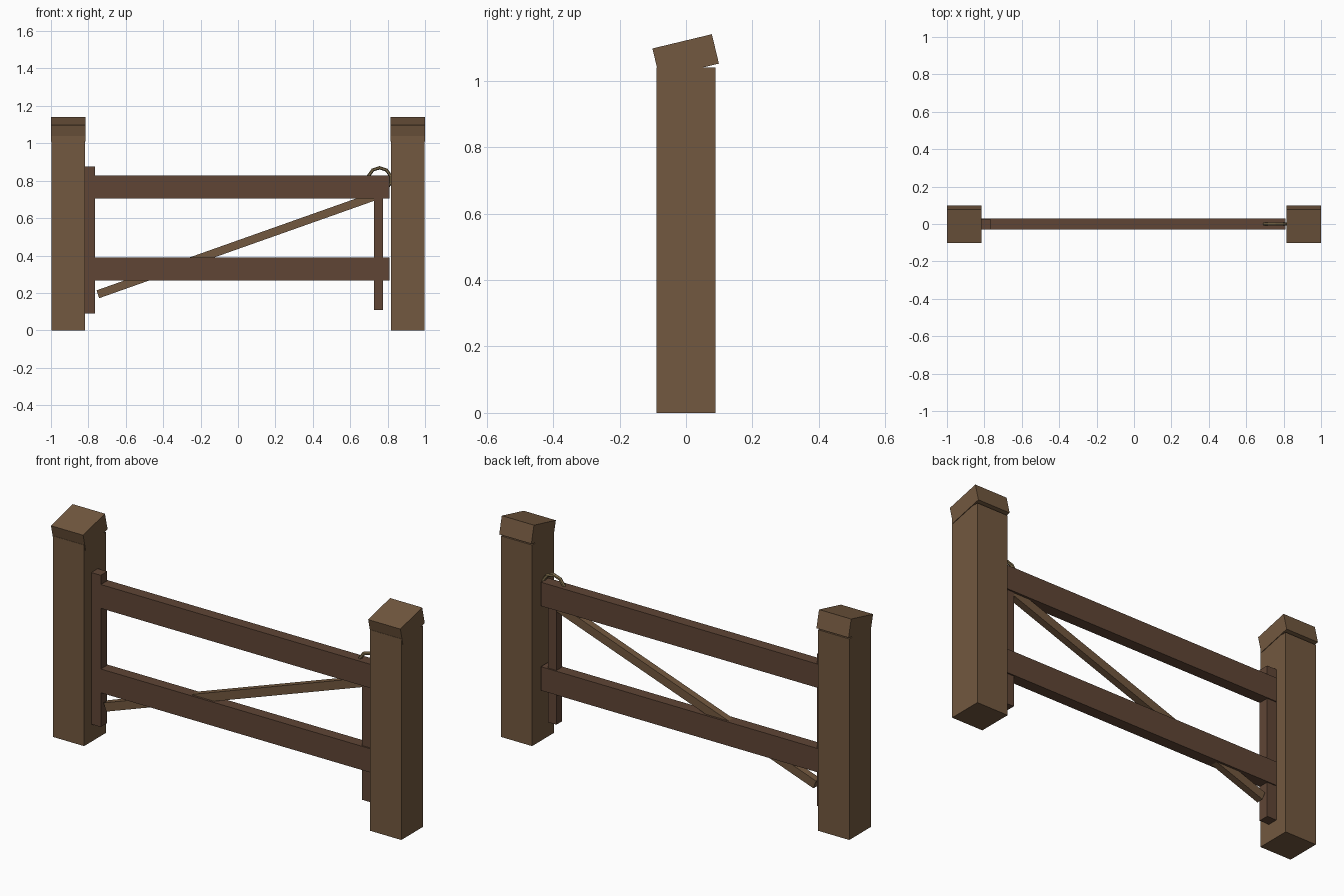
import bpy, math
from mathutils import Matrix

if "Cube" in bpy.data.objects:
    bpy.data.objects.remove(bpy.data.objects["Cube"])


def material(name, rgb):
    m = bpy.data.materials.new(name)
    m.diffuse_color = (*rgb, 1)
    m.use_nodes = True
    m.node_tree.nodes["Principled BSDF"].inputs["Base Color"].default_value = m.diffuse_color
    return m


POST_WOOD = material("post_wood", (0.17, 0.098, 0.05))
GATE_WOOD = material("gate_wood", (0.115, 0.06, 0.036))
ROPE = material("latch_rope", (0.22, 0.16, 0.075))


def box(name, centre, size, mat, rot=(0, 0, 0)):
    bpy.ops.mesh.primitive_cube_add(size=1, location=centre, rotation=rot)
    ob = bpy.context.object
    ob.name = name
    ob.scale = size
    ob.data.materials.append(mat)
    return ob


# Posts with tilted caps
for side, sx in (("left", -1), ("right", 1)):
    box(side + "_post", (sx * 0.908, 0, 0.52), (0.178, 0.178, 1.04), POST_WOOD)
    box(side + "_post_cap", (sx * 0.908, -0.001, 1.074), (0.184, 0.184, 0.091),
        POST_WOOD, (math.radians(13.5), 0, 0))

# Horizontal rails
for name, z in (("lower_rail", 0.329), ("upper_rail", 0.766)):
    box(name, (-0.002, 0, z), (1.625, 0.058, 0.123), GATE_WOOD)

# Upright stiles at the hinge and latch ends
box("hinge_stile", (-0.793, -0.003, 0.483), (0.056, 0.053, 0.785), GATE_WOOD)
box("latch_stile", (0.751, 0, 0.44), (0.049, 0.044, 0.66), GATE_WOOD)

# Diagonal brace
box("diagonal_brace", (0, 0, 0.458), (1.59, 0.036, 0.044), POST_WOOD,
    (0, -math.atan(0.354), 0))

# Latch ring looped over the end of the upper rail
bpy.ops.mesh.primitive_torus_add(major_segments=10, minor_segments=6,
                                 major_radius=0.062, minor_radius=0.009)
ring = bpy.context.object
ring.name = "latch_ring"
ring.data.transform(Matrix.Rotation(math.radians(90), 4, 'X')
                    @ Matrix.Rotation(math.radians(90), 4, 'Z'))
ring.location = (0.757, 0, 0.807)
ring.data.materials.append(ROPE)
for p in ring.data.polygons:
    p.use_smooth = False
